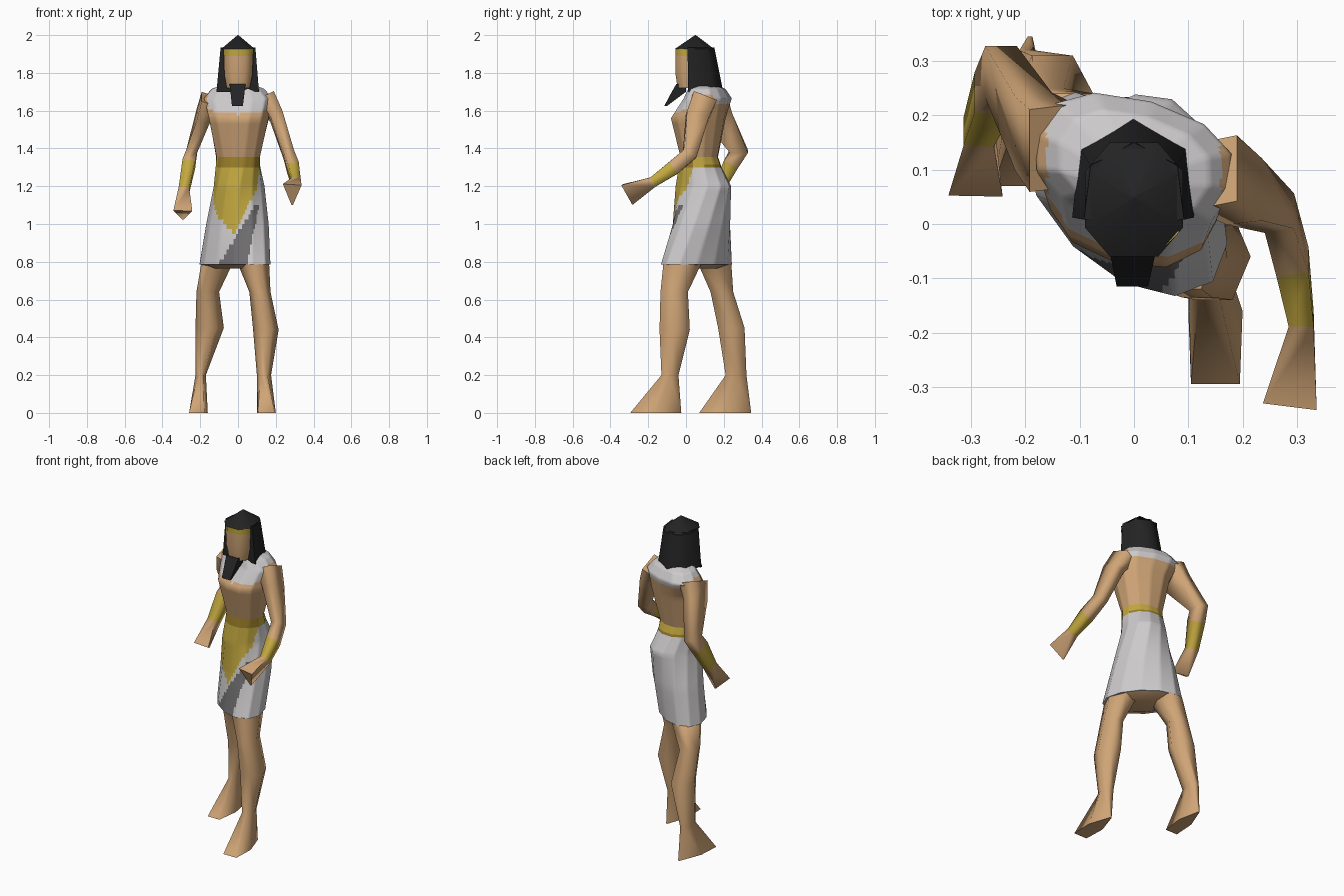
import bpy, bmesh, math
from mathutils import Vector

cube = bpy.data.objects.get("Cube")
if cube:
    bpy.data.objects.remove(cube, do_unlink=True)


def material(name, *rgb):
    m = bpy.data.materials.new(name)
    m.use_nodes = True
    m.diffuse_color = (*rgb, 1)
    m.node_tree.nodes["Principled BSDF"].inputs["Base Color"].default_value = (*rgb, 1)
    return m


SKIN = material("tan skin", 0.62, 0.37, 0.18)
LINEN = material("white linen", 0.61, 0.59, 0.60)
GOLD = material("gold", 0.54, 0.39, 0.05)
OLD_GOLD = material("dark gold", 0.31, 0.20, 0.02)
GREY = material("dark grey cloth", 0.16, 0.155, 0.16)
BLACK = material("black hair", 0.017, 0.017, 0.017)


def outline(sides, half, taper=0, shear=0, power=1):
    """Unit cross-section whose extremes touch -1 and 1, optionally tapered and sheared."""
    pts = []
    for i in range(sides):
        a = math.tau * (i + half) / sides
        c, s = math.cos(a), math.sin(a)
        pts.append((math.copysign(abs(c) ** power, c), math.copysign(abs(s) ** power, s)))
    mx, my = max(p[0] for p in pts), max(p[1] for p in pts)
    return [(x / mx * (1 + taper * y / my) + shear * y / my, y / my) for x, y in pts]


def box_ring(x0, x1, y0, y1, z, shape):
    """Level ring filling a rectangle."""
    return [Vector(((x0 + x1) / 2 + u * (x1 - x0) / 2, (y0 + y1) / 2 + v * (y1 - y0) / 2, z))
            for u, v in shape]


def turned_ring(x, y, z, rx, ry, degrees, shape):
    """Level ring turned about the vertical."""
    c, s = math.cos(math.radians(degrees)), math.sin(math.radians(degrees))
    return [Vector((x + u * rx * c - v * ry * s, y + u * rx * s + v * ry * c, z)) for u, v in shape]


def limb_rings(path, end_shape):
    """Square rings facing along a path of (x, y, z, half width, half depth)."""
    pts = [Vector(p[:3]) for p in path]
    rings = []
    for i, p in enumerate(path):
        d = Vector()
        if i:
            d += (pts[i] - pts[i - 1]).normalized()
        if i < len(pts) - 1:
            d += (pts[i + 1] - pts[i]).normalized()
        d.normalize()
        u = (Vector((1, 0, 0)) - d * d.x).normalized()
        w = d.cross(u)
        shape = end_shape if i == len(pts) - 1 else outline(4, 0.5)
        rings.append([pts[i] + u * (a * p[3]) + w * (b * p[4]) for a, b in shape])
    return rings


def loft(name, rings, mats, rule=None, cuts=0, angle=60):
    """Skin the rings; rule(face centre, segment number) picks the material."""
    bm = bmesh.new()
    layers = [[bm.verts.new(p) for p in r] for r in rings]
    n = len(rings[0])
    for seg, (a, b) in enumerate(zip(layers, layers[1:])):
        for i in range(n):
            j = (i + 1) % n
            f = bm.faces.new((a[i], a[j], b[j], b[i]))
            f.material_index = rule(None, seg) if rule and not cuts else 0
    if cuts:
        bmesh.ops.subdivide_edges(bm, edges=bm.edges[:], cuts=cuts, use_grid_fill=True)
        for f in bm.faces:
            f.material_index = rule(f.calc_center_median(), 0)
    bmesh.ops.holes_fill(bm, edges=[e for e in bm.edges if e.is_boundary])
    bmesh.ops.remove_doubles(bm, verts=bm.verts[:], dist=0.0005)
    bmesh.ops.recalc_face_normals(bm, faces=bm.faces[:])
    mesh = bpy.data.meshes.new(name)
    bm.to_mesh(mesh)
    bm.free()
    for m in mats:
        mesh.materials.append(m)
    ob = bpy.data.objects.new(name, mesh)
    bpy.context.collection.objects.link(ob)
    bpy.ops.object.select_all(action="DESELECT")
    ob.select_set(True)
    bpy.context.view_layer.objects.active = ob
    bpy.ops.object.shade_smooth_by_angle(angle=math.radians(angle))


# Torso, turned a little to its right, with a linen collar
ROUND = outline(12, 0)
CHEST = outline(12, 0, power=0.85)
waist = turned_ring(0, 0.07, 1.355, 0.12, 0.1, -15, ROUND)
belt_low = turned_ring(0, 0.075, 1.3, 0.122, 0.115, -18, ROUND)
chest = [waist,
         turned_ring(0.005, 0.065, 1.56, 0.162, 0.142, -15, CHEST),
         turned_ring(0, 0.115, 1.665, 0.19, 0.115, -16, CHEST),
         turned_ring(0, 0.11, 1.715, 0.145, 0.09, -16, CHEST),
         turned_ring(0, 0.09, 1.74, 0.08, 0.06, -15, ROUND)]


def collar(c, seg):
    low = 1.582 + abs(c.x) * 0.12 if c.y < 0.1 else 1.635
    return int(c.z > low and abs(c.x) < 0.16)


loft("torso", chest, [SKIN, LINEN], collar, cuts=6)

# Belt, dark at the front
loft("belt", [belt_low, waist], [GOLD, OLD_GOLD],
     lambda c, seg: int(c.y < 0.04 or (c.z < 1.315 and c.y > 0.1)), cuts=3)


# Kilt with a pointed gold apron and a dark hanging fold
def apron(c, seg):
    slope = 2 if c.x > -0.02 else 1
    if c.z > 0.95 + slope * abs(c.x + 0.02) + 2 * max(0, c.y):
        return 1
    h = c.z - 0.79
    if c.y < -0.02 and -0.1 + 0.62 * h < c.x < 0.05 + 0.2 * h:
        return 2
    return 0


loft("kilt", [belt_low,
              turned_ring(0.006, 0.092, 1.2, 0.13, 0.152, -25, ROUND),
              turned_ring(-0.003, 0.082, 1, 0.178, 0.142, -38, ROUND),
              turned_ring(-0.016, 0.055, 0.785, 0.228, 0.136, -45, ROUND)],
     [LINEN, GOLD, GREY], apron, cuts=7)

# Skin closing the underside between the thighs
loft("pelvis", [turned_ring(-0.016, 0.055, 0.787, 0.222, 0.13, -45, ROUND),
                turned_ring(-0.016, 0.055, 0.765, 0.15, 0.08, -45, ROUND)], [SKIN])

# Legs: thigh, knee, calf, ankle, wedge foot
LEG = outline(6, 0)
loft("left_leg", [box_ring(0, 0.165, -0.12, 0.08, 0.788, LEG),
                  box_ring(0.06, 0.172, -0.135, 0.01, 0.64, LEG),
                  box_ring(0.08, 0.215, -0.14, 0.02, 0.44, LEG),
                  box_ring(0.1, 0.175, -0.13, -0.04, 0.2, LEG),
                  box_ring(0.1, 0.2, -0.295, -0.025, 0, outline(6, 0, -0.8))], [SKIN], angle=80)
loft("right_leg", [box_ring(-0.195, -0.03, 0.065, 0.24, 0.788, LEG),
                   box_ring(-0.22, -0.1, 0.13, 0.25, 0.64, LEG),
                   box_ring(-0.225, -0.075, 0.17, 0.31, 0.45, LEG),
                   box_ring(-0.225, -0.17, 0.21, 0.32, 0.2, LEG),
                   box_ring(-0.25, -0.16, 0.07, 0.345, 0, outline(6, 0, -0.8, 0.3))],
     [SKIN], angle=80)

# Arms with gold bracers and flared hands
left_path = [(0.15, 0.095, 1.66, 0.045, 0.065), (0.203, 0.06, 1.57, 0.035, 0.06),
             (0.268, 0.02, 1.37, 0.028, 0.038), (0.292, -0.07, 1.295, 0.03, 0.038),
             (0.308, -0.175, 1.222, 0.023, 0.028), (0.287, -0.31, 1.155, 0.05, 0.06)]
right_path = [(-0.15, 0.14, 1.66, 0.045, 0.08), (-0.185, 0.17, 1.57, 0.035, 0.075),
              (-0.245, 0.28, 1.385, 0.03, 0.048), (-0.26, 0.24, 1.32, 0.034, 0.042),
              (-0.286, 0.17, 1.18, 0.028, 0.03), (-0.292, 0.09, 1.047, 0.05, 0.045)]
for side, path in (("left", left_path), ("right", right_path)):
    loft(side + "_arm", limb_rings(path, [(1, 1), (-1, 1), (-0.08, -1), (0.08, -1)]),
         [SKIN, GOLD], lambda c, seg: int(seg == 3), angle=91)

# Head with a gold brow band
FACE = outline(8, 0.5, power=0.8)
loft("head", [box_ring(-0.06, 0.062, -0.045, 0.1, 1.72, FACE),
              box_ring(-0.072, 0.076, -0.055, 0.1, 1.79, FACE),
              box_ring(-0.075, 0.08, -0.055, 0.1, 1.89, FACE),
              box_ring(-0.078, 0.082, -0.056, 0.1, 1.928, FACE)],
     [SKIN, GOLD], lambda c, seg: int(seg == 2))

# Hair: peaked cap over a long curtain round the sides and back
LOCKS = [(1, -1), (0.87, 0.4), (0, 1), (-0.87, 0.4), (-1, -1)]
loft("hair_cap", [box_ring(-0.09, 0.09, -0.06, 0.15, 1.926, FACE),
                  box_ring(-0.002, 0.002, 0.048, 0.052, 2, FACE)], [BLACK])
loft("hair_curtain", [box_ring(-0.092, 0.092, 0.008, 0.15, 1.935, LOCKS),
                      box_ring(-0.114, 0.111, 0.012, 0.197, 1.7, LOCKS)], [BLACK])

# Beard, jutting forward to a wedge tip
BLOCK = outline(4, 0.5)
loft("beard", [box_ring(-0.045, 0.04, -0.052, 0, 1.74, BLOCK),
               box_ring(-0.04, 0.035, -0.075, 0, 1.7, BLOCK),
               box_ring(-0.032, 0.026, -0.115, -0.1, 1.625, BLOCK)], [BLACK], angle=30)
